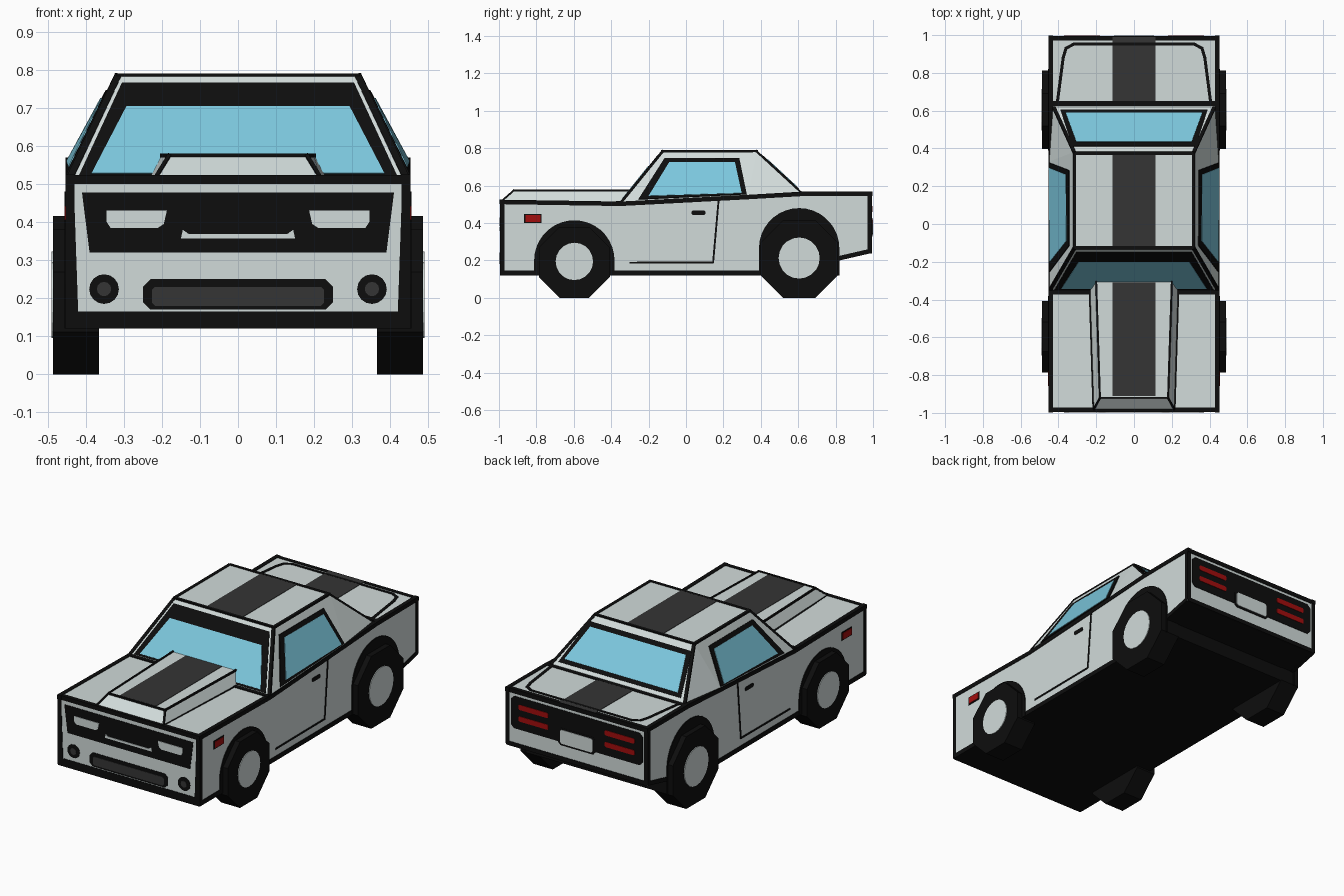
import bpy, bmesh, math
from mathutils import Vector as V

if "Cube" in bpy.data.objects:
    bpy.data.objects.remove(bpy.data.objects["Cube"])


def material(name, rgb):
    m = bpy.data.materials.new(name)
    m.diffuse_color = (*rgb, 1)
    m.use_nodes = True
    m.node_tree.nodes["Principled BSDF"].inputs["Base Color"].default_value = m.diffuse_color
    return m


PAINT = material("pale grey paint", (0.64, 0.71, 0.70))
BLACK = material("black", (0.004, 0.004, 0.004))
STRIPE = material("dark grey", (0.035, 0.035, 0.035))
GLASS = material("blue glass", (0.20, 0.57, 0.72))
RED = material("red lamp", (0.36, 0.004, 0.004))


def prism(bm, a, b):
    """Solid between two matching loops of points."""
    va, vb = [bm.verts.new(p) for p in a], [bm.verts.new(p) for p in b]
    bm.faces.new(va)
    bm.faces.new(vb[::-1])
    for i in range(len(va)):
        j = (i + 1) % len(va)
        bm.faces.new((va[i], vb[i], vb[j], va[j]))


def finish(name, bm, *mats):
    bmesh.ops.remove_doubles(bm, verts=bm.verts, dist=1e-5)
    bmesh.ops.recalc_face_normals(bm, faces=bm.faces)
    me = bpy.data.meshes.new(name)
    bm.to_mesh(me)
    bm.free()
    for m in mats:
        me.materials.append(m)
    ob = bpy.data.objects.new(name, me)
    bpy.context.collection.objects.link(ob)
    return ob


def flip(pts):
    return [(-x, y, z) for x, y, z in pts]


def plate(name, pts, mat, level=1, mirror=False):
    """Thin painted panel standing just proud of the surface it lies on."""
    bm = bmesh.new()
    for loop in ([pts, flip(pts)] if mirror else [pts]):
        loop = [V(p) for p in loop]
        n = V((0, 0, 0))
        for p, q in zip(loop, loop[1:] + loop[:1]):
            n += p.cross(q)
        n.normalize()
        if n.dot(sum(loop, V((0, 0, 0))) / len(loop) - V((0, 0, 0.35))) < 0:
            n = -n
        prism(bm, [p - n * 0.001 for p in loop], [p + n * 0.0027 * level for p in loop])
    return finish(name, bm, mat)


def lines(name, segments, r, mat=BLACK):
    """Square bars along segments, on both sides of the car."""
    bm = bmesh.new()
    for seg in segments:
        for p, q in (seg, flip(seg)):
            p, q = V(p), V(q)
            d = (q - p).normalized()
            a = d.cross(V((1, 0, 0)) if abs(d.x) < 0.9 else V((0, 0, 1))).normalized()
            b = d.cross(a)
            ring = [(a * s + b * t) * r for s, t in ((1, 1), (1, -1), (-1, -1), (-1, 1))]
            prism(bm, [p - d * r * 0.5 + c for c in ring], [q + d * r * 0.5 + c for c in ring])
    return finish(name, bm, mat)


def chain(pts):
    return [(pts[i], pts[i + 1]) for i in range(len(pts) - 1)]


def circle(cx, cz, r, n, start=0.0, sweep=math.tau):
    return [(cx + r * math.cos(start + sweep * i / n), cz + r * math.sin(start + sweep * i / n))
            for i in range(n)]


def box2(x0, x1, z0, z1, c=0.0):
    """Rectangle with corners cut by c."""
    if not c:
        return [(x0, z0), (x1, z0), (x1, z1), (x0, z1)]
    return [(x0 + c, z0), (x1 - c, z0), (x1, z0 + c), (x1, z1 - c),
            (x1 - c, z1), (x0 + c, z1), (x0, z1 - c), (x0, z0 + c)]


END, W = 0.992, 0.45


def front(pts):
    return [(x, -END, z) for x, z in pts]


def rear(pts):
    return [(x, END, z) for x, z in pts]


def side(pts):
    return [(W, y, z) for y, z in pts]


# Lower body, black underneath
TOP = [(-END, 0.522), (-0.35, 0.512), (0.33, 0.548), (0.62, 0.565), (END, 0.567)]
profile = [(-END, 0.12)] + TOP + [(END, 0.24), (0.81, 0.20), (0.81, 0.12)]
bm = bmesh.new()
prism(bm, side(profile), flip(side(profile)))
body = finish("body", bm, PAINT, BLACK)
for f in body.data.polygons:
    if f.normal.z < -0.3 or (f.center.z < 0.2 and f.center.y > 0.5):
        f.material_index = 1

# Cabin
B, M, R = (0.45, -0.35, 0.512), (0.45, 0.33, 0.548), (0.43, 0.62, 0.565)
T, U = (0.32, -0.13, 0.787), (0.32, 0.38, 0.787)
bm = bmesh.new()
prism(bm, [B, M, R] + flip([R, M, B]), [T, U, U] + flip([U, U, T]))
finish("cabin", bm, PAINT)


def screen(pts, lo, hi):
    """Place (x, z) points on the sloping plane from edge lo to edge hi."""
    return [(x, lo[1] + (z - lo[2]) / (hi[2] - lo[2]) * (hi[1] - lo[1]), z) for x, z in pts]


def trapezoid(xb, zb, xt, zt):
    return [(-xb, zb), (xb, zb), (xt, zt), (-xt, zt)]


def cab_side(pts):
    """Place (y, z) points on the leaning side of the cabin."""
    out = []
    for y, z in pts:
        zb = 0.512 + 0.053 * (y + 0.35)
        out.append((0.45 - 0.13 * (z - zb) / (0.787 - zb), y, z))
    return out


plate("windscreen_surround", screen(trapezoid(0.42, 0.517, 0.305, 0.765), B, T), BLACK)
plate("windscreen", screen(trapezoid(0.385, 0.525, 0.293, 0.702), B, T), GLASS, 2)
plate("rear_window_surround", screen(trapezoid(0.39, 0.58, 0.325, 0.758), R, U), BLACK)
plate("rear_window", screen(trapezoid(0.362, 0.595, 0.305, 0.738), R, U), GLASS, 2)
plate("side_window_surround", cab_side([(-0.255, 0.525), (-0.115, 0.745), (0.285, 0.745), (0.325, 0.553)]),
      BLACK, 2, True)
plate("side_window", cab_side([(-0.20, 0.542), (-0.09, 0.722), (0.262, 0.722), (0.298, 0.557)]),
      GLASS, 3, True)

# Hood scoop
bm = bmesh.new()
low = [(0.215, -0.985, 0.518), (0.235, -0.34, 0.51)]
high = [(0.18, -0.92, 0.575), (0.20, -0.305, 0.575)]
prism(bm, low + flip(low[::-1]), high + flip(high[::-1]))
finish("hood_scoop", bm, PAINT)
lines("scoop_outline", [high, low, (low[0], high[0]), (high[0], (0, -0.92, 0.575))], 0.005)

# Stripes along the middle
for name, y0, y1, z0, z1 in (("scoop_stripe", -0.91, -0.31, 0.575, 0.575),
                             ("roof_stripe", -0.12, 0.375, 0.787, 0.787),
                             ("trunk_stripe", 0.65, 0.99, 0.565, 0.567)):
    plate(name, [(-0.115, y0, z0), (0.115, y0, z0), (0.115, y1, z1), (-0.115, y1, z1)], STRIPE)

# Black outlines along the body and cabin edges
e = W - 0.009
belt = [(e, y, z - 0.009) for y, z in TOP]
lines("body_outline", chain(belt) + [
    ((e, -END + 0.009, 0.13), (e, -END + 0.009, 0.51)),
    ((e, END - 0.009, 0.25), (e, END - 0.009, 0.555)),
    ((e, END - 0.009, 0.25), (e, 0.81, 0.21)),
    ((0, -END + 0.009, 0.512), (e, -END + 0.009, 0.512)),
    ((0, END - 0.009, 0.557), (e, END - 0.009, 0.557)),
    ((0, END - 0.009, 0.25), (e, END - 0.009, 0.25)),
    ((0.23, -0.362, 0.505), (e, -0.362, 0.505)),
    ((0, 0.638, 0.556), (e, 0.638, 0.556))], 0.012)
lines("cabin_outline", [
    ((0.443, -0.345, 0.51), (0.315, -0.125, 0.781)),
    ((0.315, -0.125, 0.781), (0.315, 0.375, 0.781)),
    ((0.315, 0.375, 0.781), (0.424, 0.614, 0.56)),
    ((0, -0.125, 0.781), (0.315, -0.125, 0.781)),
    ((0, 0.375, 0.781), (0.315, 0.375, 0.781))], 0.009)
lines("trunk_lid_line", chain([(0.405, 0.65, 0.561), (0.375, 0.88, 0.562),
                               (0.36, 0.93, 0.562), (0.32, 0.952, 0.562), (0, 0.952, 0.562)]), 0.008)
lines("door_line", chain([(0.448, 0.175, 0.53), (0.448, 0.145, 0.19), (0.448, -0.30, 0.188)]), 0.005)

# Side details
plate("sill", side(box2(-END, 0.81, 0.12, 0.147)), BLACK, 1, True)
plate("door_handle", side(box2(0.03, 0.105, 0.444, 0.467, 0.006)), BLACK, 1, True)
plate("side_marker_frame", side(box2(-0.865, -0.772, 0.400, 0.448)), BLACK, 1, True)
plate("side_marker", side(box2(-0.858, -0.779, 0.406, 0.442)), RED, 2, True)

# Wheels and arches: eight-sided tyres with pale flat hubs
for tag, cy, apothem, arch_z, hub in (("front", -0.597, 0.19, 0.20, 0.10),
                                      ("rear", 0.605, 0.208, 0.265, 0.11)):
    r = 0.215
    arc = circle(cy, arch_z, r, 18, 0, math.pi) + [(cy - r, arch_z)]
    plate(tag + "_arch", side([(cy + r, 0.12)] + arc + [(cy - r, 0.12)]), BLACK, 2, True)
    bm = bmesh.new()
    ring = circle(cy, apothem, apothem / math.cos(math.pi / 8), 8, math.pi / 8)
    for s in (-1, 1):
        prism(bm, [(s * 0.365, y, z) for y, z in ring], [(s * 0.486, y, z) for y, z in ring])
    finish(tag + "_tyres", bm, BLACK)
    plate(tag + "_hubs", [(0.486, y, z) for y, z in circle(cy, apothem + 0.005, hub, 20)], PAINT, 1.5, True)

# Front end
plate("front_lower_edge", front(box2(-W, W, 0.12, 0.165)), BLACK)
plate("front_side_edge", front([(0.42, 0.165), (W, 0.165), (W, 0.51), (0.432, 0.51)]), BLACK, 1, True)
plate("grille", front(trapezoid(0.39, 0.32, 0.41, 0.478)), BLACK)
plate("headlight", front([(0.187, 0.43), (0.195, 0.395), (0.21, 0.385), (0.335, 0.385),
                          (0.345, 0.40), (0.345, 0.43)]), PAINT, 2, True)
plate("grille_bar", front([(-0.15, 0.357), (0.15, 0.357), (0.145, 0.38), (0.13, 0.369),
                           (-0.13, 0.369), (-0.145, 0.38)]), PAINT, 2)
plate("air_intake_surround", front(box2(-0.25, 0.25, 0.17, 0.25, 0.02)), BLACK)
plate("air_intake", front(box2(-0.226, 0.226, 0.18, 0.23, 0.008)), STRIPE, 2)
plate("fog_lamp_ring", front(circle(0.352, 0.224, 0.039, 16)), BLACK, 1, True)
plate("fog_lamp", front(circle(0.352, 0.224, 0.019, 12)), STRIPE, 2, True)

# Rear end
plate("tail_panel", rear(box2(-0.42, 0.42, 0.345, 0.53, 0.02)), BLACK)
for name, z in (("upper_tail_lamp", 0.475), ("lower_tail_lamp", 0.408)):
    plate(name, rear(box2(0.18, 0.37, z - 0.015, z + 0.015, 0.006)), RED, 2, True)
plate("number_plate_frame", rear(box2(-0.118, 0.118, 0.327, 0.428, 0.015)), BLACK, 1.5)
plate("number_plate", rear(box2(-0.105, 0.105, 0.338, 0.418, 0.01)), PAINT, 2.5)
